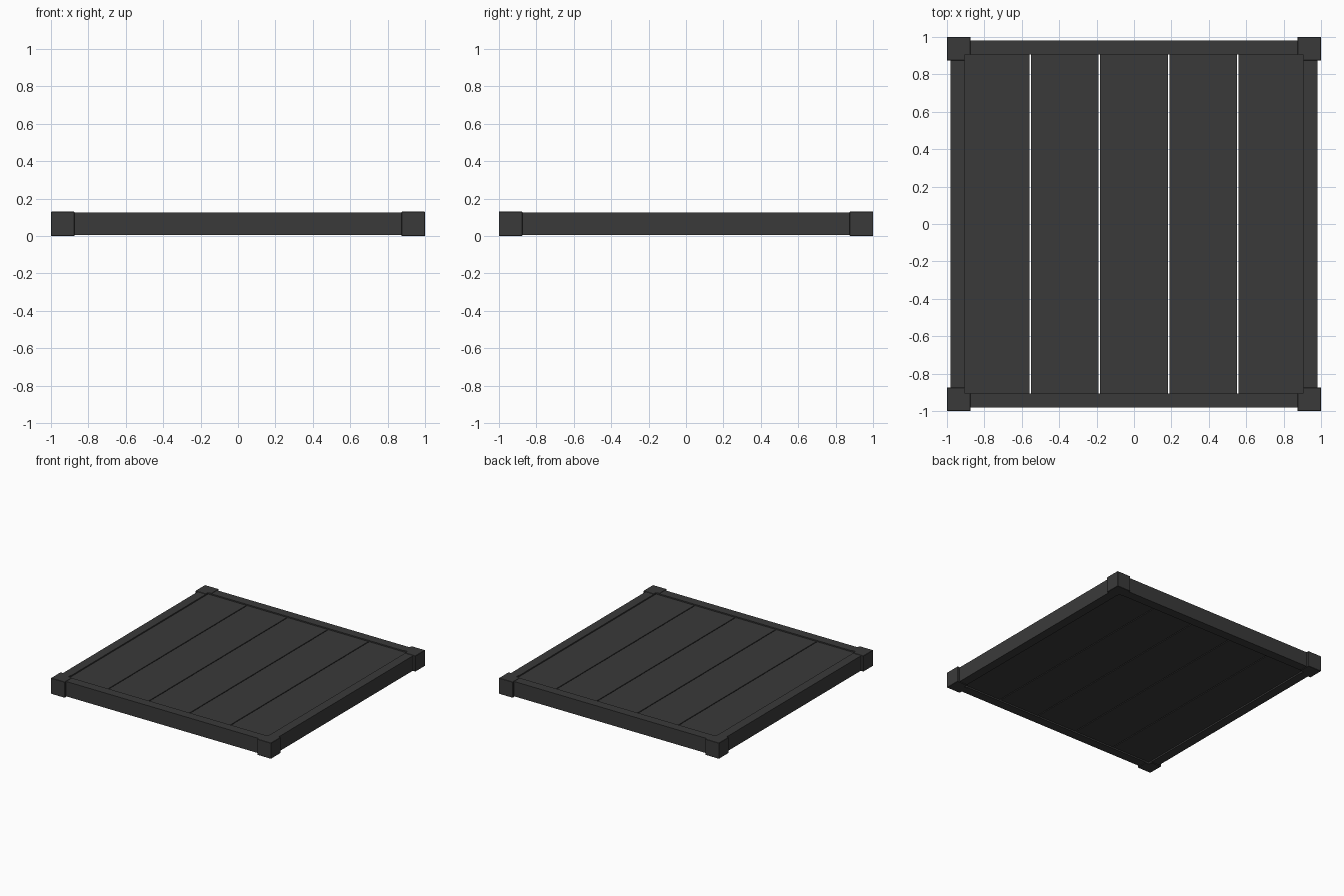
import bpy, bmesh

if "Cube" in bpy.data.objects:
    bpy.data.objects.remove(bpy.data.objects["Cube"])

mat = bpy.data.materials.new("dark_grey")
mat.diffuse_color = (0.042, 0.042, 0.042, 1)
mat.use_nodes = True
mat.node_tree.nodes["Principled BSDF"].inputs["Base Color"].default_value = mat.diffuse_color


def prism(name, outline, z0, z1, bevel=0.0):
    """Extrude a flat outline from z0 up to z1."""
    bm = bmesh.new()
    face = bm.faces.new([bm.verts.new((x, y, z0)) for x, y in outline])
    top = bmesh.ops.extrude_face_region(bm, geom=[face])["geom"]
    verts = [v for v in top if isinstance(v, bmesh.types.BMVert)]
    bmesh.ops.translate(bm, verts=verts, vec=(0, 0, z1 - z0))
    bmesh.ops.recalc_face_normals(bm, faces=bm.faces)
    mesh = bpy.data.meshes.new(name)
    bm.to_mesh(mesh)
    bm.free()
    mesh.materials.append(mat)
    ob = bpy.data.objects.new(name, mesh)
    bpy.context.collection.objects.link(ob)
    if bevel:
        mod = ob.modifiers.new("bevel", 'BEVEL')
        mod.width = bevel
        mod.segments = 1
    return ob


OUT, INN = 0.98, 0.905      # rail outer and inner faces
ARM = 0.875                 # where the corner brackets end

# Planks, tucked slightly into the rails with narrow gaps between them
PITCH, GAP, END = 0.37, 0.007, 0.925
for i in range(5):
    cx, h = (i - 2) * PITCH, (PITCH - GAP) / 2
    prism(f"plank_{i + 1}",
          [(cx - h, -END), (cx + h, -END), (cx + h, END), (cx - h, END)],
          0.017, 0.117)

# Four mitred border rails
for name, (ax, ay) in {"front_rail": (0, -1), "right_rail": (1, 0),
                       "back_rail": (0, 1), "left_rail": (-1, 0)}.items():
    pts = [(OUT, -OUT), (OUT, OUT), (INN, INN), (INN, -INN)]
    prism(name, [(x * ax - y * ay, x * ay + y * ax) for x, y in pts],
          0.005, 0.127)

# L-shaped corner brackets wrapping the rail ends
for sx, xn in ((-1, "left"), (1, "right")):
    for sy, yn in ((-1, "front"), (1, "back")):
        pts = [(1, 1), (ARM, 1), (ARM, INN), (INN, INN), (INN, ARM), (1, ARM)]
        prism(f"{yn}_{xn}_corner", [(x * sx, y * sy) for x, y in pts],
              0.0, 0.13, bevel=0.002)
